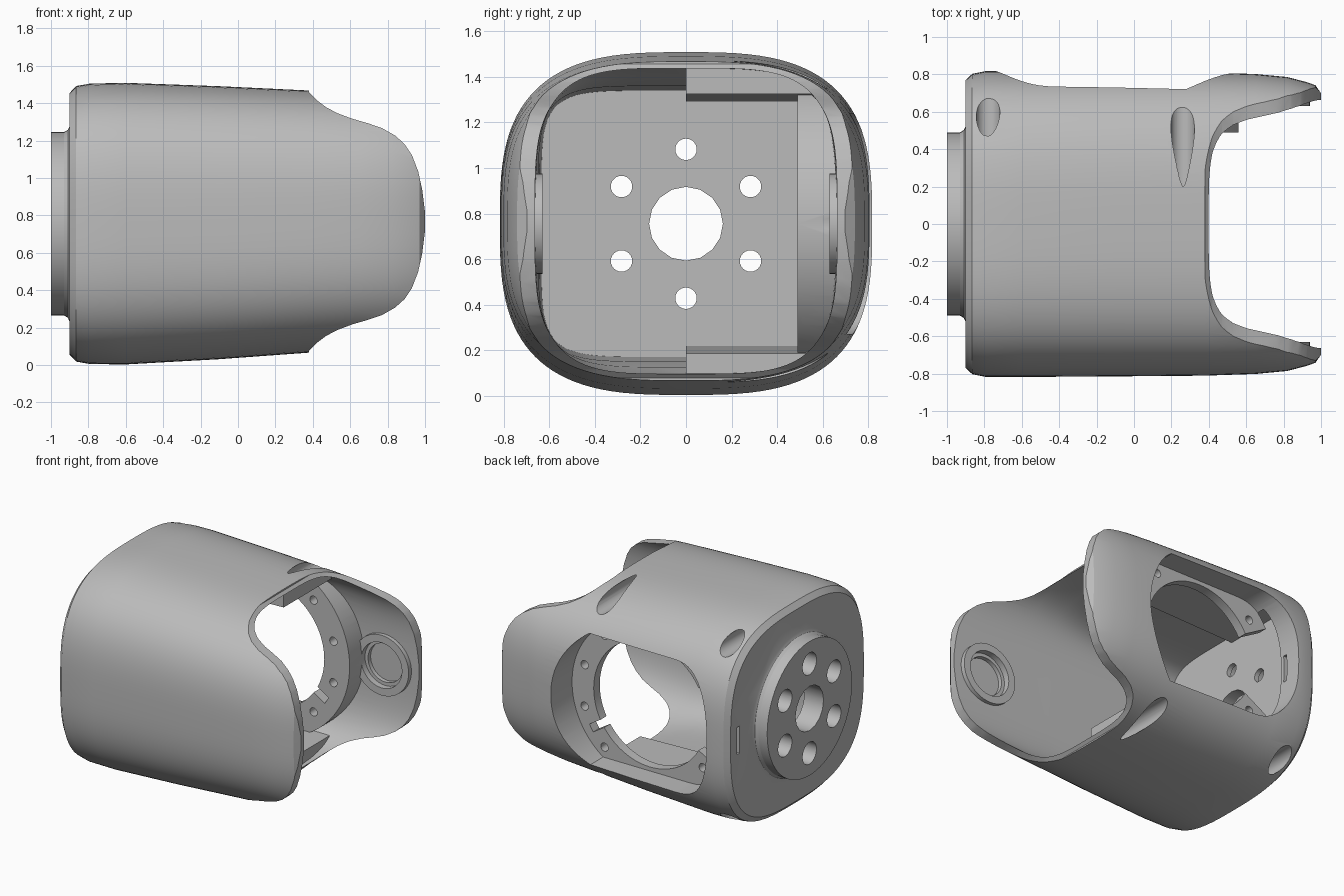
import bpy, bmesh, math

if "Cube" in bpy.data.objects:
    bpy.data.objects.remove(bpy.data.objects["Cube"], do_unlink=True)

MID = 0.755  # height of the housing axis

grey = bpy.data.materials.new("light grey")
grey.use_nodes = True
grey.diffuse_color = (0.5, 0.5, 0.5, 1)
grey.node_tree.nodes["Principled BSDF"].inputs["Base Color"].default_value = (0.5, 0.5, 0.5, 1)


def loft(name, rings):
    """Closed solid through a series of equal-length loops."""
    bm = bmesh.new()
    loops = [[bm.verts.new(p) for p in ring] for ring in rings]
    n = len(loops[0])
    for a, b in zip(loops, loops[1:]):
        for i in range(n):
            j = (i + 1) % n
            bm.faces.new((a[i], a[j], b[j], b[i]))
    bm.faces.new(loops[0])
    bm.faces.new(loops[-1])
    bmesh.ops.recalc_face_normals(bm, faces=bm.faces)
    mesh = bpy.data.meshes.new(name)
    bm.to_mesh(mesh)
    bm.free()
    mesh.materials.append(grey)
    obj = bpy.data.objects.new(name, mesh)
    bpy.context.collection.objects.link(obj)
    return obj


def super_point(t, a, b, power):
    c, s = math.cos(t), math.sin(t)
    return (a * math.copysign(abs(c) ** (2 / power), c),
            b * math.copysign(abs(s) ** (2 / power), s))


def section(x, half_y, half_z, zc, power, n=112):
    """Superellipse loop across the x axis."""
    pts = [super_point(2 * math.pi * (i + 0.5) / n, half_y, half_z, power) for i in range(n)]
    return [(x, y, zc + z) for y, z in pts]


def arc(cx, cz, r, a0, a1, n):
    return [(cx + r * math.cos(math.radians(a0 + (a1 - a0) * i / n)),
             cz + r * math.sin(math.radians(a0 + (a1 - a0) * i / n))) for i in range(n + 1)]


def prism_y(name, pts, y0, y1):
    return loft(name, [[(x, y, z) for x, z in pts] for y in (y0, y1)])


def rod_y(name, x, z, r, y0, y1, n=40):
    return prism_y(name, arc(x, z, r, 0, 360, n)[:-1], y0, y1)


def rod_x(name, y, z, stations, n=40):
    return loft(name, [[(x, *p) for p in arc(y, z, r, 0, 360, n)[:-1]] for x, r in stations])


def combine(obj, tool, operation="DIFFERENCE"):
    mod = obj.modifiers.new("combine", "BOOLEAN")
    mod.operation = operation
    mod.solver = "EXACT"
    mod.object = tool
    bpy.context.view_layer.objects.active = obj
    bpy.ops.object.modifier_apply(modifier=mod.name)
    bpy.data.objects.remove(tool, do_unlink=True)


# Outer body, with a chamfered closed end and slightly tapering walls
housing = loft("housing", [section(*s, 3) for s in (
    (-0.9, 0.77, 0.7, 0.755), (-0.865, 0.803, 0.737, 0.755), (-0.79, 0.818, 0.75, 0.755),
    (-0.6, 0.818, 0.753, 0.756), (-0.1, 0.815, 0.73, 0.761), (0.38, 0.811, 0.701, 0.767),
    (0.65, 0.802, 0.685, 0.767), (0.82, 0.786, 0.68, 0.767), (0.93, 0.757, 0.67, 0.767),
    (0.97, 0.742, 0.66, 0.767), (1.01, 0.685, 0.65, 0.767))])

# Open end trimmed so that the front and back walls run on as tongues
edge = [(-1.2, 1.0), (0.38, 1.0), (0.38, 0.69), (0.42, 0.65), (0.47, 0.612), (0.53, 0.58),
        (0.61, 0.55), (0.69, 0.527), (0.77, 0.5), (0.84, 0.46), (0.89, 0.415), (0.93, 0.355),
        (0.963, 0.27), (0.985, 0.17), (1.0, 0.05)]
outline = [(x, 0.767 + h) for x, h in edge] + [(x, 0.767 - h) for x, h in reversed(edge)]
combine(housing, prism_y("trim", outline, -1.2, 1.2), "INTERSECT")

# Round mounting flange on the closed end
combine(housing, rod_x("flange", 0, MID, (
    (-1, 0.49), (-0.93, 0.49), (-0.91, 0.502), (-0.897, 0.53), (-0.86, 0.53)), 72), "UNION")

# Cavity; anything taken from it stays behind as solid interior detail
cavity = loft("cavity", [section(*s) for s in (
    (-0.845, 0.635, 0.585, MID, 6), (-0.1, 0.645, 0.605, MID, 5.5),
    (0.2, 0.65, 0.64, 0.765, 4.5), (0.38, 0.655, 0.672, 0.767, 4),
    (0.75, 0.66, 0.655, 0.767, 4), (1.1, 0.665, 0.65, 0.767, 4))])

# Thicker roof and floor in the back half, which carry the teardrop pockets
for side in (-1, 1):
    liner = [[(x, y, MID + side * h) for y, h in ((0, low), (0.85, low), (0.85, 1), (0, 1))]
             for x, low in ((-0.9, 0.535), (0.37, 0.57))]
    combine(cavity, loft("liner", liner))

# Open ring bracket behind the side window
RING_X = -0.1
bracket = arc(RING_X, MID, 0.66, -150, 150, 64) + arc(RING_X, MID, 0.455, 150, -150, 64)
combine(cavity, prism_y("bracket", bracket, 0.49, 0.77))

# Pivot collars inside both tongues
for side in (-1, 1):
    combine(cavity, rod_y("collar", 0.72, MID, 0.22, side * 0.63, side * 0.74, 56))

combine(housing, cavity)

for side in (-1, 1):
    combine(housing, rod_y("collar_recess", 0.72, MID, 0.165, side * 0.6, side * 0.675, 56))
    combine(housing, rod_y("collar_floor", 0.72, MID, 0.14, side * 0.6, side * 0.705, 56))

# Side window: round towards the open end, squarer towards the closed end
window = arc(-0.06, MID, 0.59, -55, 55, 36)
for i in range(31):
    wx, wz = super_point(math.pi * (0.5 + i / 30), 0.32, 0.485, 2.4)
    window.append((wx - 0.42, MID + wz))
combine(housing, prism_y("window", window, 0.56, 1.1))

# Teardrop screw pockets
for side in (-1, 1):
    for x, z, y in ((-0.78, 0.755 + side * 0.636, 0.3), (0.26, 0.765 + side * 0.642, 0.1)):
        combine(housing, rod_y("pocket", x, z, 0.063, y, 1.1))

# Bracket screw holes and notch
for angle in (-141, -48, -16, 16, 48, 141):
    px, pz = arc(RING_X, MID, 0.55, angle, angle, 1)[0]
    combine(housing, rod_y("bracket_hole", px, pz, 0.03, 0.4, 0.62, 20))
notch = arc(RING_X, MID, 0.4, -36, -28, 1) + arc(RING_X, MID, 0.56, -29, -35, 1)
combine(housing, prism_y("notch", notch, 0.4, 0.62))

# Flange bore and six counterbored bolt holes
combine(housing, rod_x("bore", 0, MID, ((-1.1, 0.162), (-0.7, 0.162)), 16))
for k in range(6):
    py, pz = arc(0, MID, 0.327, 30 + 60 * k, 30 + 60 * k, 1)[0]
    combine(housing, rod_x("bolt_hole", py, pz, ((-1.1, 0.047), (-0.7, 0.047)), 24))
    combine(housing, rod_x("counterbore", py, pz, ((-1.1, 0.08), (-0.88, 0.08)), 32))

# Strap slot from the closed end through to the window edge
slot = [[(x, 0.68 + sy * 0.015, MID + sz * 0.1)
         for sy, sz in ((-1, -1), (1, -1), (1, 1), (-1, 1))] for x in (-1.1, -0.6)]
combine(housing, loft("slot", slot))

# Smooth walls with crisp machined edges
bpy.ops.object.select_all(action="DESELECT")
housing.select_set(True)
bpy.context.view_layer.objects.active = housing
bpy.ops.object.shade_smooth_by_angle(angle=math.radians(28))
